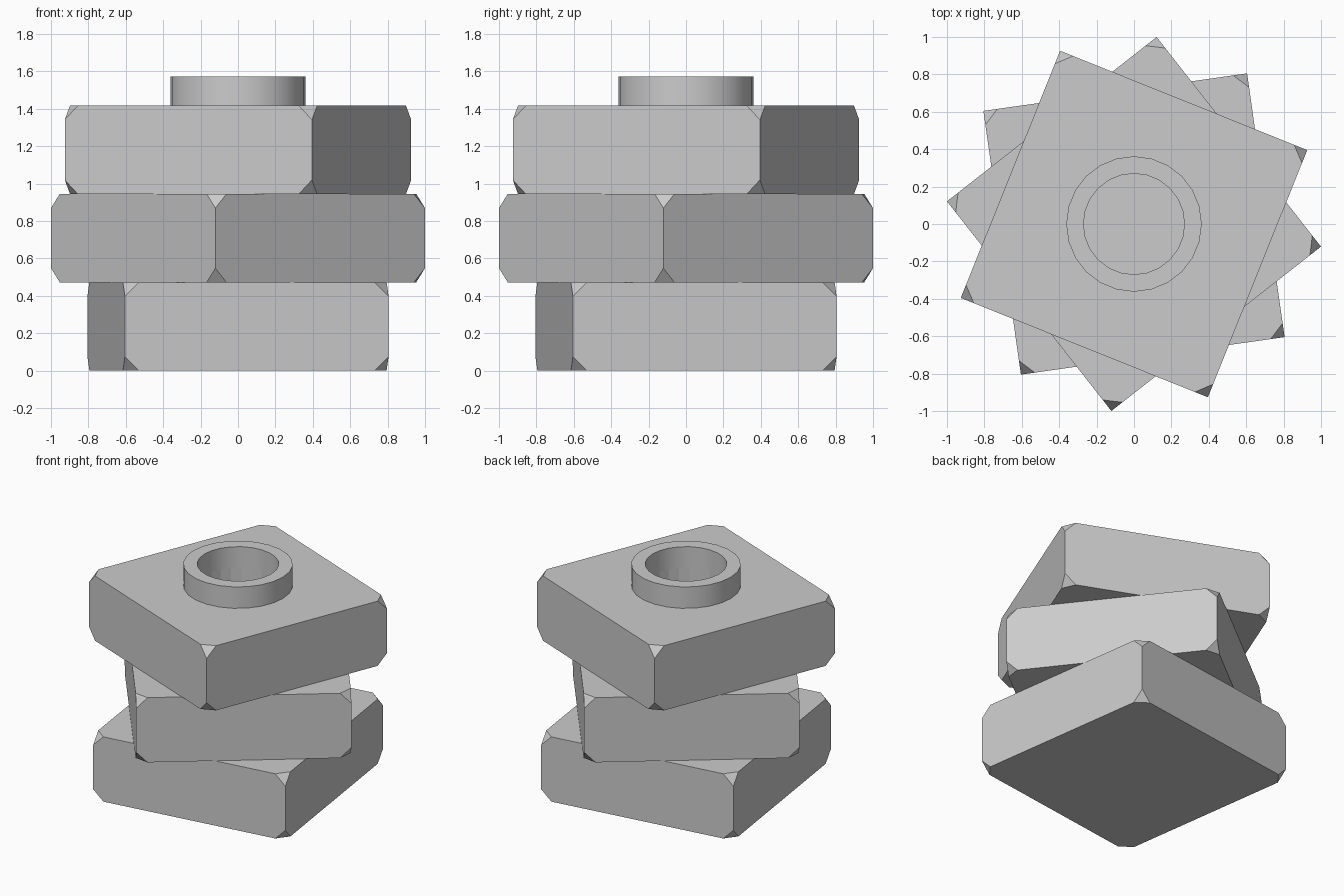
import bpy, bmesh, math

if "Cube" in bpy.data.objects:
    bpy.data.objects.remove(bpy.data.objects["Cube"])

SLAB_H = 0.472       # height of one slab
HALF = 0.712         # half the slab's side
CHAMFER = 0.075      # corner cut
OUTER, INNER = 0.362, 0.27
TOP = 1.572
SIDES = 24


def add_object(name, bm):
    mesh = bpy.data.meshes.new(name)
    bmesh.ops.recalc_face_normals(bm, faces=bm.faces)
    bm.to_mesh(mesh)
    bm.free()
    ob = bpy.data.objects.new(name, mesh)
    bpy.context.collection.objects.link(ob)
    return ob


def slab(name, z, angle):
    bm = bmesh.new()
    bmesh.ops.create_cube(bm, size=1)
    bmesh.ops.scale(bm, vec=(2 * HALF, 2 * HALF, SLAB_H), verts=bm.verts)
    bmesh.ops.bevel(bm, geom=bm.verts[:], offset=CHAMFER, segments=1,
                    affect='VERTICES')
    ob = add_object(name, bm)
    ob.location.z = z + SLAB_H / 2
    ob.rotation_euler.z = math.radians(angle)
    return ob


def lathe(name, profile):
    # spin a closed (radius, z) profile round the z axis
    bm = bmesh.new()
    rings = []
    for i in range(SIDES):
        a = 2 * math.pi * i / SIDES
        rings.append([bm.verts.new((r * math.cos(a), r * math.sin(a), z))
                      for r, z in profile])
    n = len(profile)
    for i in range(SIDES):
        p, q = rings[i], rings[(i + 1) % SIDES]
        for j in range(n):
            k = (j + 1) % n
            bm.faces.new((p[j], q[j], q[k], p[k]))
    return add_object(name, bm)


# Three twisted slabs, each turned 30 degrees from the next
slabs = [slab(name, i * SLAB_H, 8.1 - 60 * i + 90 * i)
         for i, name in enumerate(("bottom_slab", "middle_slab", "top_slab"))]

# Round neck on top
neck = lathe("neck", [(INNER, 3 * SLAB_H), (OUTER, 3 * SLAB_H),
                      (OUTER, TOP), (INNER, TOP)])
bpy.context.view_layer.objects.active = neck
neck.select_set(True)
bpy.ops.object.shade_smooth_by_angle(angle=math.radians(30))

# Hollow running down through the upper two slabs
bm = bmesh.new()
bmesh.ops.create_cone(bm, cap_ends=True, segments=SIDES, radius1=INNER,
                      radius2=INNER, depth=3)
cutter = add_object("hollow_cutter", bm)
cutter.location.z = 1
cutter.rotation_euler.z = 0
cutter.hide_render = True
cutter.display_type = 'WIRE'
for ob in slabs[1:]:
    mod = ob.modifiers.new("hollow", 'BOOLEAN')
    mod.operation = 'DIFFERENCE'
    mod.solver = 'EXACT'
    mod.object = cutter
